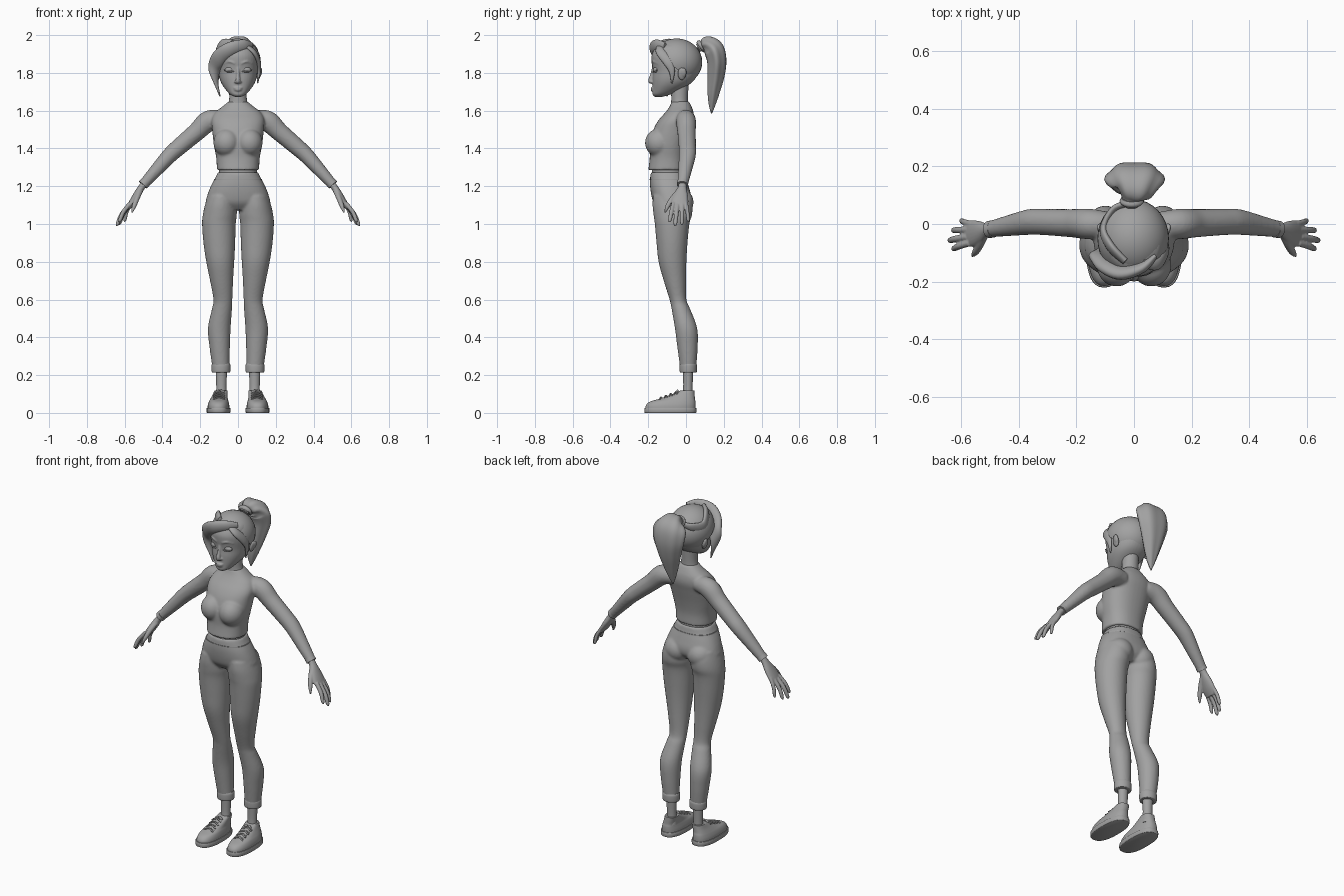
import bpy, bmesh, math
from mathutils import Vector, Matrix

grey = bpy.data.materials.new("soft grey")
grey.diffuse_color = (0.36, 0.36, 0.36, 1)


def spline(pts, n=6):
    """Catmull-Rom through tuples of any length."""
    out = []
    for i in range(len(pts) - 1):
        p = [pts[max(i - 1, 0)], pts[i], pts[i + 1], pts[min(i + 2, len(pts) - 1)]]
        for k in range(n):
            t = k / n
            out.append([0.5 * (2 * b + (c - a) * t + (2 * a - 5 * b + 4 * c - d) * t * t
                               + (3 * b - a - 3 * c + d) * t ** 3) for a, b, c, d in zip(*p)])
    return out + [list(pts[-1])]


def skin(bm, rings):
    vs = [[bm.verts.new(p) for p in r] for r in rings]
    n = len(vs[0])
    for a, b in zip(vs, vs[1:]):
        for i in range(n):
            j = (i + 1) % n
            bm.faces.new((a[i], a[j], b[j], b[i]))
    bm.faces.new(vs[0][::-1])
    bm.faces.new(vs[-1])


def oval(seg, e, lobes=0.0):
    for i in range(seg):
        a = 2 * math.pi * i / seg
        c, s, k = math.cos(a), math.sin(a), 1 + lobes * math.cos(6 * a)
        yield (math.copysign(abs(c) ** (2 / e), c) * k, math.copysign(abs(s) ** (2 / e), s) * k)


def loft(bm, rows, e=2.0, seg=40, n=5):
    """Level rings: (z, centre x, half width, front y, back y)."""
    skin(bm, [[(cx + c * max(hw, .002), (f + b) / 2 + s * (b - f) / 2, z) for c, s in oval(seg, e)]
              for z, cx, hw, f, b in spline(rows, n)])


def tube(bm, rows, hint=(0, 1, 0), seg=20, n=6, lobes=0.0):
    """Path rings: (x, y, z, radius along hint, other radius)."""
    rows = spline(rows, n)
    rings = []
    for i, r in enumerate(rows):
        t = Vector(rows[min(i + 1, len(rows) - 1)][:3]) - Vector(rows[max(i - 1, 0)][:3])
        t.normalize()
        u = Vector(hint)
        u = (u - t * u.dot(t)).normalized()
        v = t.cross(u)
        rings.append([Vector(r[:3]) + u * c * max(r[3], .002) + v * s * max(r[4], .002)
                      for c, s in oval(seg, 2, lobes)])
    skin(bm, rings)


def ball(bm, co, r, rot=0.0):
    m = Matrix.Translation(co) @ Matrix.Rotation(rot, 4, 'Y') @ Matrix.Diagonal((*r, 1))
    bmesh.ops.create_uvsphere(bm, u_segments=32, v_segments=20, radius=1, matrix=m)


def finish(name, bm, voxel=0, smooth=0, mirror=False):
    bmesh.ops.recalc_face_normals(bm, faces=bm.faces[:])
    me = bpy.data.meshes.new(name)
    bm.to_mesh(me)
    bm.free()
    ob = bpy.data.objects.new(name, me)
    bpy.context.collection.objects.link(ob)
    me.materials.append(grey)
    bpy.ops.object.select_all(action='DESELECT')
    ob.select_set(True)
    bpy.context.view_layer.objects.active = ob
    bpy.ops.object.shade_smooth_by_angle(angle=math.radians(50))
    if voxel:
        m = ob.modifiers.new("blend", 'REMESH')
        m.mode, m.voxel_size, m.use_smooth_shade = 'VOXEL', voxel, True
    if smooth:
        m = ob.modifiers.new("soften", 'SMOOTH')
        m.factor, m.iterations = 0.5, smooth
    if mirror:
        m = ob.modifiers.new("mirror", 'MIRROR')
        m.use_mirror_merge = False
    return ob


# top with sleeves
bm = bmesh.new()
loft(bm, [(1.285, 0, .112, -.2, -.002), (1.35, 0, .115, -.192, -.002), (1.42, 0, .128, -.192, .01),
          (1.5, 0, .137, -.172, .03), (1.55, 0, .14, -.145, .042), (1.59, 0, .122, -.11, .04),
          (1.62, 0, .085, -.088, .03), (1.65, 0, .048, -.075, .015)], e=2.3)
for s in (1, -1):
    ball(bm, (s * .06, -.142, 1.43), (.07, .075, .075))
    tube(bm, [(s * .08, -.005, 1.555, .045, .045), (s * .155, .0, 1.545, .053, .056),
              (s * .22, .003, 1.487, .049, .049), (s * .31, .007, 1.41, .046, .045),
              (s * .36, .007, 1.365, .045, .042), (s * .43, -.005, 1.288, .037, .035),
              (s * .5, -.018, 1.21, .028, .027)])
finish("top_with_sleeves", bm, .007, 5)

# sleeve cuffs
bm = bmesh.new()
tube(bm, [(.488, -.017, 1.224, .03, .028), (.503, -.019, 1.207, .03, .028)], n=2)
finish("sleeve_cuff", bm, mirror=True)

# hands
bm = bmesh.new()
tube(bm, [(.485, -.017, 1.227, .022, .019), (.51, -.02, 1.195, .022, .018),
          (.535, -.027, 1.155, .038, .019), (.56, -.033, 1.115, .046, .017),
          (.582, -.034, 1.083, .04, .012)])
for a, b, r in [((.57, -.066, 1.11), (.632, -.088, 1.01), .0115),
                ((.577, -.045, 1.10), (.645, -.058, .99), .012),
                ((.575, -.02, 1.10), (.632, -.022, .995), .0115),
                ((.562, .0, 1.115), (.603, .013, 1.012), .0105)]:
    p, q = Vector(a), Vector(b)
    m = p.lerp(q, .5) + Vector((.006, 0, .004))
    tube(bm, [(*p, r, r), (*m, r, r), (*p.lerp(q, .88), r * .85, r * .85), (*q, .003, .003)], seg=12)
tube(bm, [(.52, -.035, 1.175, .017, .015), (.535, -.072, 1.135, .014, .014),
          (.55, -.097, 1.095, .012, .012), (.562, -.112, 1.06, .004, .004)], hint=(1, 0, 0), seg=12)
finish("hand", bm, .0035, 3, True)

# bare waist between top and trousers
bm = bmesh.new()
loft(bm, [(1.22, 0, .1, -.18, -.012), (1.32, 0, .1, -.18, -.012)], e=2.2, n=2)
finish("waist", bm)

# trousers
bm = bmesh.new()
loft(bm, [(1.274, 0, .106, -.187, -.004), (1.24, 0, .123, -.19, .002), (1.2, 0, .144, -.19, .014),
          (1.15, 0, .163, -.183, .026), (1.11, 0, .168, -.17, .02), (1.075, 0, .12, -.14, -.01)], e=2.3)
for s in (1, -1):
    loft(bm, [(1.15, s * .085, .075, -.175, .025), (1.1, s * .092, .083, -.177, .034),
              (1.05, s * .096, .09, -.172, .032), (1.0, s * .101, .089, -.165, .018),
              (.9, s * .099, .084, -.156, .008), (.8, s * .094, .074, -.145, .002),
              (.7, s * .087, .061, -.118, .0), (.6, s * .08, .05, -.087, .002),
              (.55, s * .085, .053, -.076, .022), (.45, s * .099, .06, -.059, .059),
              (.35, s * .097, .054, -.046, .062), (.23, s * .09, .044, -.03, .053)])
    ball(bm, (s * .075, -.035, 1.115), (.077, .075, .075))
finish("trousers", bm, .007, 4)

# waistband seam
bm = bmesh.new()
loft(bm, [(1.232, 0, .1275, -.1925, .0045), (1.238, 0, .1265, -.1925, .0045)], e=2.3, n=1)
finish("waistband_seam", bm)

# trouser cuffs and ankles
bm = bmesh.new()
loft(bm, [(.213, .09, .043, -.026, .05), (.218, .09, .049, -.033, .057), (.25, .09, .05, -.034, .058),
          (.262, .09, .046, -.03, .054)])
finish("trouser_cuff", bm, mirror=True)
bm = bmesh.new()
loft(bm, [(.07, .088, .031, -.025, .037), (.13, .088, .027, -.015, .035), (.23, .088, .03, -.016, .038)])
finish("ankle", bm, mirror=True)

# shoes
bm = bmesh.new()
loft(bm, [(0, .103, .06, -.217, .052), (.004, .103, .063, -.22, .055), (.024, .103, .063, -.22, .055),
          (.027, .103, .06, -.217, .052)], e=2.5, n=2)
finish("shoe_sole", bm, mirror=True)
bm = bmesh.new()
loft(bm, [(.015, .103, .058, -.215, .05), (.04, .103, .057, -.212, .051), (.06, .102, .052, -.19, .05),
          (.075, .1, .046, -.14, .047), (.095, .095, .04, -.085, .046), (.118, .09, .035, -.03, .045)], e=2.4)
finish("shoe_upper", bm, mirror=True)
bm = bmesh.new()
for i in range(4):
    y, z = -.132 + .026 * i, .079 + .0095 * i
    for k in (-1, 1):
        tube(bm, [(.1 - .03, y + .008 * k, z - .008, .004, .004), (.1, y, z + .004, .004, .004),
                  (.1 + .03, y - .008 * k, z - .008, .004, .004)], seg=8, n=4)
for k in (-1, 1):
    ball(bm, (.096 + .013 * k, -.045, .114), (.014, .006, .007), k * .5)
finish("shoe_laces", bm, mirror=True)

# neck
bm = bmesh.new()
loft(bm, [(1.58, 0, .065, -.09, .025), (1.63, 0, .053, -.08, .012), (1.67, 0, .046, -.078, .01),
          (1.75, 0, .046, -.08, .015)])
finish("neck", bm)

# head with nose, brows and lips
bm = bmesh.new()
loft(bm, [(1.673, 0, .016, -.165, -.125), (1.685, 0, .04, -.177, -.085), (1.71, 0, .064, -.177, -.03),
          (1.74, 0, .085, -.177, .02), (1.77, 0, .097, -.177, .05), (1.81, 0, .104, -.175, .068),
          (1.86, 0, .109, -.182, .076), (1.9, 0, .106, -.18, .07), (1.94, 0, .088, -.155, .04),
          (1.97, 0, .04, -.1, -.01)], e=2.2)
tube(bm, [(0, -.172, 1.83, .008, .008), (0, -.18, 1.79, .009, .01), (0, -.189, 1.758, .013, .012),
          (0, -.183, 1.745, .008, .006)], hint=(1, 0, 0))
for s in (1, -1):
    ball(bm, (s * .011, -.181, 1.752), (.008, .01, .007))
    tube(bm, [(s * .018, -.178, 1.85, .006, .005), (s * .045, -.172, 1.86, .006, .006),
              (s * .075, -.148, 1.85, .004, .004)], seg=10)
ball(bm, (0, -.176, 1.719), (.023, .012, .006))
ball(bm, (0, -.176, 1.709), (.02, .012, .006))
finish("head", bm, .0045, 3)

# eyes with lids, ears
bm = bmesh.new()
for s in (1, -1):
    ball(bm, (s * .044, -.157, 1.817), (.025, .017, .016), s * .1)
    tube(bm, [(s * .02, -.169, 1.808, .004, .003), (s * .044, -.174, 1.806, .004, .003),
              (s * .072, -.154, 1.815, .004, .003)], seg=8)
finish("eyes", bm)
bm = bmesh.new()
ball(bm, (.111, -.022, 1.795), (.011, .022, .034), .2)
ball(bm, (.118, -.013, 1.802), (.009, .016, .026), .2)
finish("ear", bm, .004, 2, True)

# hair cap, trimmed along a slanted hairline
bm = bmesh.new()
ball(bm, (-.003, -.05, 1.857), (.124, .136, .125))
bmesh.ops.bisect_plane(bm, geom=bm.verts[:] + bm.edges[:] + bm.faces[:], plane_co=(0, .05, 1.74),
                       plane_no=(0, .18, .22), clear_inner=True)
bmesh.ops.holes_fill(bm, edges=[e for e in bm.edges if e.is_boundary])
finish("hair_cap", bm)

# swept fringe and side locks
bm = bmesh.new()
tube(bm, [(.075, -.11, 1.945, .015, .008), (.03, -.15, 1.945, .032, .018), (-.04, -.168, 1.925, .04, .024),
          (-.095, -.145, 1.885, .042, .024), (-.122, -.11, 1.83, .036, .02),
          (-.119, -.098, 1.76, .02, .012), (-.095, -.1, 1.675, .003, .003)], hint=(-.4, -.35, 1))
tube(bm, [(.03, -.135, 1.95, .015, .01), (.08, -.137, 1.915, .024, .012), (.107, -.1, 1.865, .025, .012),
          (.112, -.075, 1.81, .016, .009), (.104, -.075, 1.745, .003, .003)], hint=(0, 1, .3))
tube(bm, [(-.03, -.13, 1.955, .02, .012), (-.08, -.08, 1.945, .035, .015), (-.105, -.02, 1.9, .035, .014),
          (-.07, .05, 1.91, .025, .012), (-.01, .075, 1.935, .01, .01)], hint=(0, .3, 1))
finish("hair_fringe", bm)

# ponytail and its tie
bm = bmesh.new()
tube(bm, [(-.008, .065, 1.932, .026, .024), (-.008, .09, 1.945, .034, .028), (0, .115, 1.95, .068, .046),
          (.002, .148, 1.922, .098, .056), (.002, .163, 1.86, .096, .053), (0, .158, 1.78, .073, .046),
          (-.003, .145, 1.69, .044, .032), (-.006, .138, 1.63, .022, .018), (-.008, .135, 1.585, .003, .003)],
     hint=(1, 0, 0), seg=36, lobes=.05)
finish("ponytail", bm)
bm = bmesh.new()
tube(bm, [(-.008, .072, 1.935, .036, .03), (-.008, .08, 1.94, .042, .036), (-.008, .09, 1.945, .036, .03)],
     hint=(1, 0, 0), seg=28)
finish("hair_tie", bm)
